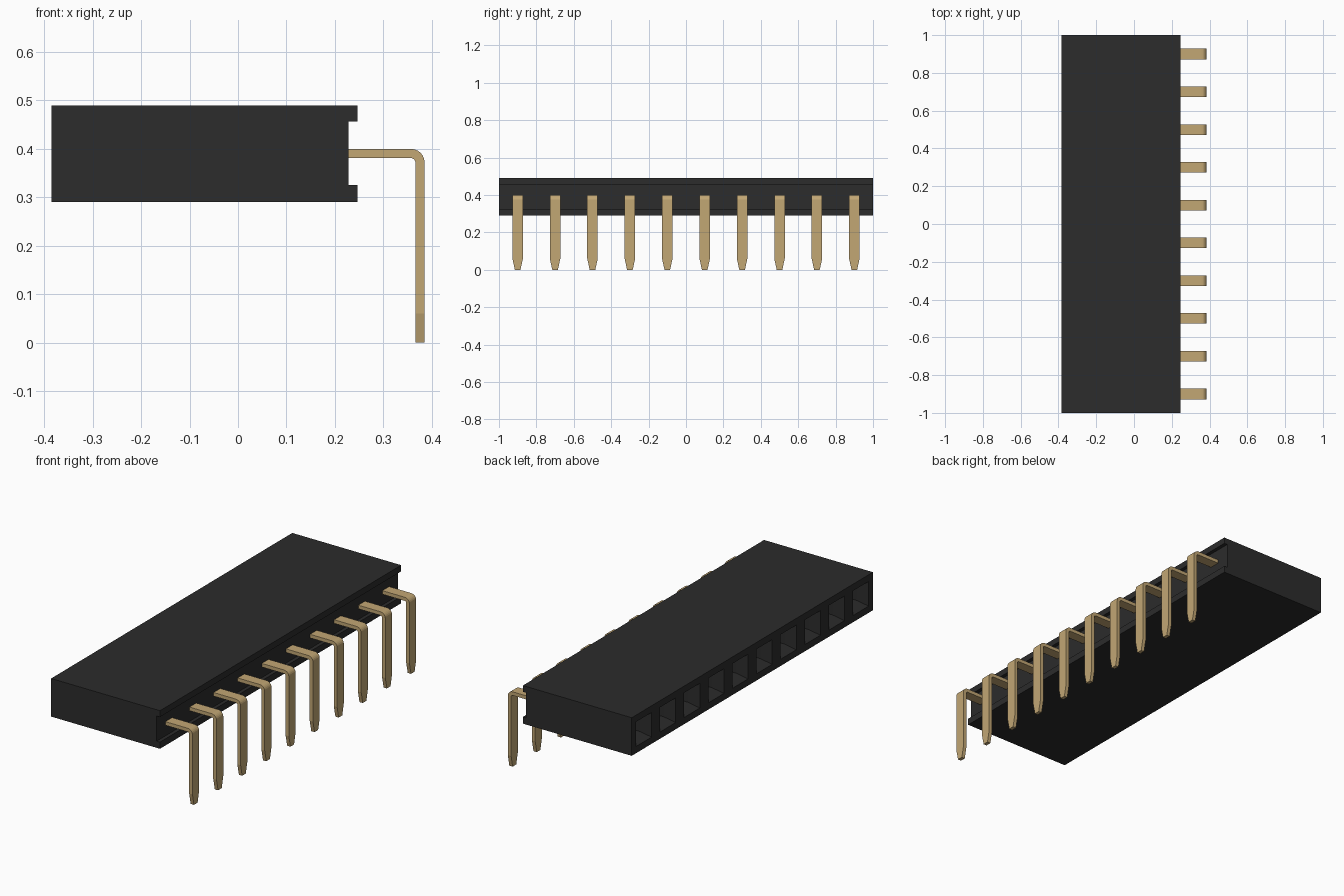
import bpy, bmesh, math

cube = bpy.data.objects.get("Cube")
if cube:
    bpy.data.objects.remove(cube, do_unlink=True)

COUNT, PITCH = 10, 0.2
ROW = [(i - (COUNT - 1) / 2) * PITCH for i in range(COUNT)]
MID_Z = 0.39


def material(name, rgb):
    mat = bpy.data.materials.new(name)
    mat.use_nodes = True
    mat.diffuse_color = (*rgb, 1)
    mat.node_tree.nodes["Principled BSDF"].inputs["Base Color"].default_value = (*rgb, 1)
    return mat


def make_object(name, bm, mat):
    bmesh.ops.recalc_face_normals(bm, faces=bm.faces)
    mesh = bpy.data.meshes.new(name)
    bm.to_mesh(mesh)
    bm.free()
    mesh.materials.append(mat)
    obj = bpy.data.objects.new(name, mesh)
    bpy.context.collection.objects.link(obj)
    return obj


def loft(bm, rings):
    """Skin a list of equal-length point rings and cap both ends."""
    loops = [[bm.verts.new(p) for p in ring] for ring in rings]
    n = len(loops[0])
    for a, b in zip(loops, loops[1:]):
        for i in range(n):
            j = (i + 1) % n
            bm.faces.new((a[i], a[j], b[j], b[i]))
    bm.faces.new(loops[0])
    bm.faces.new(loops[-1])


black = material("black plastic", (0.025, 0.025, 0.025))
gold = material("gold metal", (0.54, 0.385, 0.175))

# Housing: a block with a shallow channel along the pin side
profile = [(-0.385, 0.29), (0.247, 0.29), (0.247, 0.325), (0.228, 0.325),
           (0.228, 0.457), (0.247, 0.457), (0.247, 0.49), (-0.385, 0.49)]
bm = bmesh.new()
loft(bm, [[(x, y, z) for x, z in profile] for y in (-1, 1)])
housing = make_object("housing", bm, black)

# Sockets: a funnel mouth leading into a square hole
bm = bmesh.new()
for y in ROW:
    loft(bm, [[(x, y + s * h, MID_Z + t * h) for s, t in ((-1, -1), (1, -1), (1, 1), (-1, 1))]
              for x, h in ((-0.395, 0.07), (-0.335, 0.038), (-0.05, 0.038))])
cutter = make_object("socket_cutter", bm, black)
cutter.hide_render = True
cut = housing.modifiers.new("sockets", "BOOLEAN")
cut.operation = "DIFFERENCE"
cut.solver = "EXACT"
cut.object = cutter
bpy.context.view_layer.objects.active = housing
bpy.ops.object.modifier_apply(modifier=cut.name)
bpy.data.objects.remove(cutter, do_unlink=True)

# Pins: flat strips bent down at a right angle, with narrowed tips
HALF, TIP = 0.028, 0.015
OUTER, INNER = 0.028, 0.009
CX, CZ = 0.357, 0.372
sections = [((0.2, CZ + OUTER), (0.2, CZ + INNER), HALF)]
for k in range(7):
    a = math.pi / 2 * (1 - k / 6)
    c, s = math.cos(a), math.sin(a)
    sections.append(((CX + OUTER * c, CZ + OUTER * s), (CX + INNER * c, CZ + INNER * s), HALF))
for z, half in ((0.06, HALF), (0, TIP)):
    sections.append(((CX + OUTER, z), (CX + INNER, z), half))

for i, y in enumerate(ROW):
    bm = bmesh.new()
    loft(bm, [[(o[0], y - h, o[1]), (o[0], y + h, o[1]), (n[0], y + h, n[1]), (n[0], y - h, n[1])]
              for o, n, h in sections])
    make_object(f"pin_{i + 1}", bm, gold)
